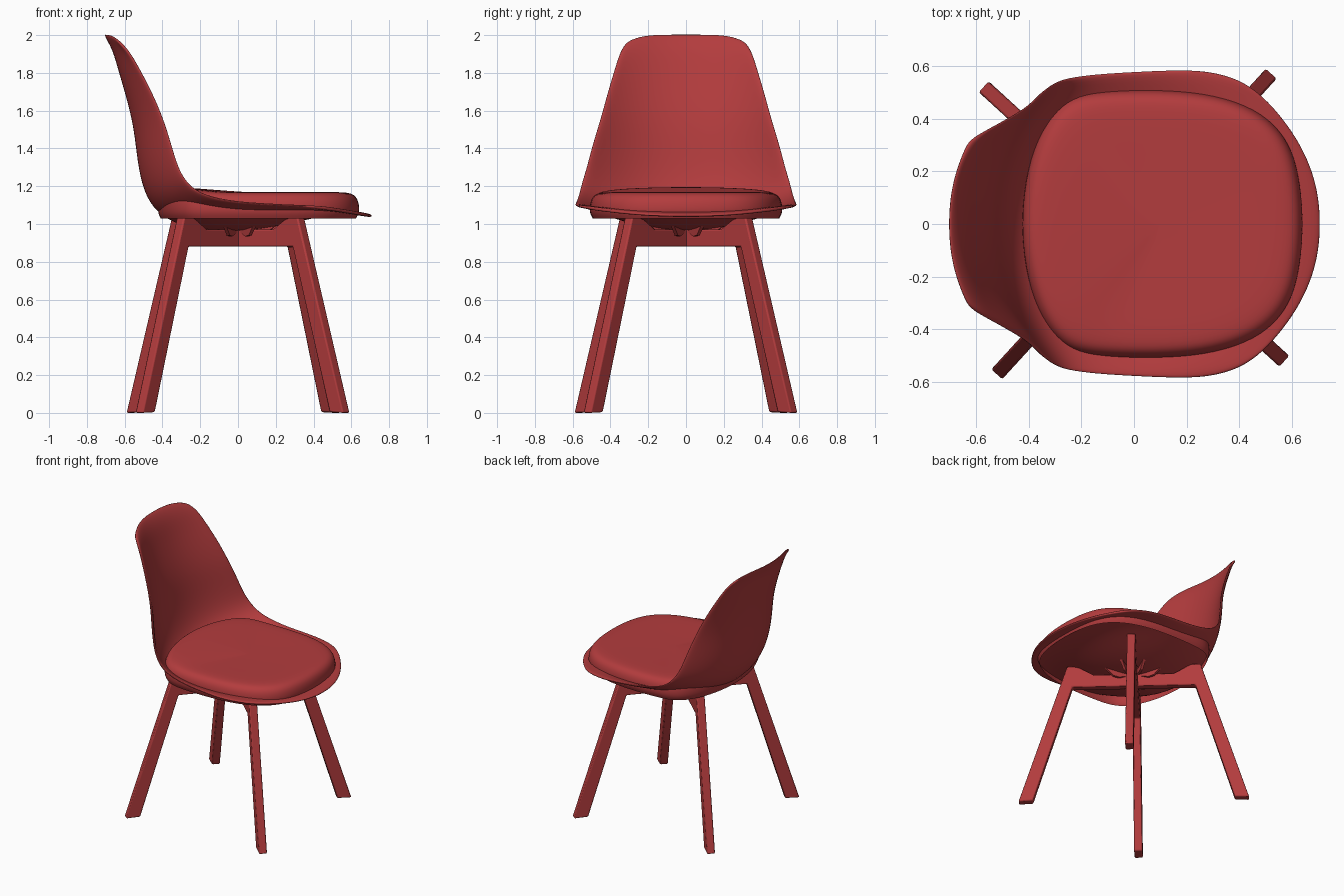
import bpy, bmesh, math
from mathutils import Matrix, Vector

if "Cube" in bpy.data.objects:
    bpy.data.objects.remove(bpy.data.objects["Cube"])

red = bpy.data.materials.new("red")
red.diffuse_color = (0.45, 0.045, 0.047, 1)
red.use_nodes = True
red.node_tree.nodes["Principled BSDF"].inputs["Base Color"].default_value = red.diffuse_color


def make(name, verts, faces, bevel=0, subsurf=0, solidify=0, angle=40):
    me = bpy.data.meshes.new(name)
    me.from_pydata(verts, [], faces)
    me.materials.append(red)
    ob = bpy.data.objects.new(name, me)
    bpy.context.collection.objects.link(ob)
    bpy.ops.object.select_all(action='DESELECT')
    ob.select_set(True)
    bpy.context.view_layer.objects.active = ob
    bpy.ops.object.shade_smooth_by_angle(angle=math.radians(angle))
    if solidify:
        m = ob.modifiers.new("thickness", 'SOLIDIFY')
        m.thickness, m.offset = solidify, -1
    if bevel:
        m = ob.modifiers.new("bevel", 'BEVEL')
        m.width, m.segments = bevel, 2
    if subsurf:
        m = ob.modifiers.new("smooth", 'SUBSURF')
        m.levels = m.render_levels = subsurf
    return ob


def radial_plate(name, profile, width, angle, bevel=0):
    """Extrude a (radius, z) profile to a width and turn it about z."""
    rot = Matrix.Rotation(angle, 3, 'Z')
    n = len(profile)
    verts = [rot @ Vector((r, s * width / 2, z)) for s in (-1, 1) for r, z in profile]
    faces = [list(range(n)), list(range(2 * n - 1, n - 1, -1))]
    faces += [[(i + 1) % n, i, n + i, n + (i + 1) % n] for i in range(n)]
    ob = make(name, verts, faces, bevel, angle=30)
    bm = bmesh.new()
    bm.from_mesh(ob.data)
    bmesh.ops.recalc_face_normals(bm, faces=bm.faces)
    bm.to_mesh(ob.data)
    bm.free()
    return ob


# Shell: rows from front lip to top, centre (x, z) and rim (x, y, z)
rows = [
    (.708, 1.033, .50, .475, 1.070), (.66, 1.043, .43, .535, 1.080),
    (.58, 1.052, .35, .570, 1.085), (.45, 1.045, .25, .590, 1.090),
    (.28, 1.00, .12, .590, 1.100), (.08, .965, 0, .585, 1.110),
    (-.12, .960, -.12, .579, 1.130), (-.30, .983, -.22, .569, 1.165),
    (-.435, 1.06, -.28, .557, 1.220), (-.50, 1.17, -.325, .532, 1.300),
    (-.532, 1.32, -.36, .502, 1.420), (-.55, 1.50, -.40, .460, 1.550),
    (-.585, 1.65, -.46, .422, 1.690), (-.63, 1.80, -.53, .382, 1.820),
    (-.665, 1.93, -.585, .352, 1.910), (-.712, 2.00, -.635, .318, 1.955),
]
half = 8
cols = 2 * half + 1
verts = []
for i, (xc, zc, xr, yr, zr) in enumerate(rows):
    pz = 5 if i > 13 else 2
    for j in range(cols):
        t = (j - half) / half
        a = abs(t)
        verts.append((xc + (xr - xc) * a ** 2.2, yr * t, zc + (zr - zc) * a ** pz))
faces = [(i * cols + j, (i + 1) * cols + j, (i + 1) * cols + j + 1, i * cols + j + 1)
         for i in range(len(rows) - 1) for j in range(cols - 1)]
make("seat_shell", verts, faces, solidify=0.018, subsurf=2, angle=180)

# Cushion: half outline mirrored, then stacked as rings
outline = [(.645, 0), (.635, .15), (.605, .28), (.54, .38), (.43, .455), (.27, .5),
           (.08, .512), (-.10, .508), (-.22, .495), (-.30, .445), (-.37, .33),
           (-.415, .17), (-.43, 0)]
outline += [(x, -y) for x, y in outline[-2:0:-1]]
n = len(outline)
rings = [(.97, 1.03), (1, 1.06), (1, 1.095), (.985, 1.13), (.95, 1.155), (.88, 1.17),
         (.6, 1.168), (.3, 1.166)]
cx = 0.1
verts = [(cx + (x - cx) * s, y * s, z + (max(0, -x - .15) * .12 if k > 1 else 0) * s)
         for k, (s, z) in enumerate(rings) for x, y in outline]
faces = [(k * n + i, k * n + (i + 1) % n, (k + 1) * n + (i + 1) % n, (k + 1) * n + i)
         for k in range(len(rings) - 1) for i in range(n)]
verts.append((cx, 0, 1.165))
top = (len(rings) - 1) * n
faces += [(top + i, top + (i + 1) % n, len(verts) - 1) for i in range(n)]
make("cushion", verts, faces, subsurf=2, angle=180)

# Two crossed frames, each a beam with a pair of splayed legs
side = [(.415, .88), (.68, .004), (.777, 0), (.45, 1.04), (.385, 1.04), (.27, .97)]
frame = side + [(-r, z) for r, z in reversed(side)]
turn = math.radians(2.6)
for k, name in enumerate(("leg_frame_a", "leg_frame_b")):
    radial_plate(name, frame, 0.056, turn + math.radians(45 + 90 * k), bevel=0.008)

# Small ribs under the shell
rib = [(.04, .955), (.11, .935), (.15, .94), (.22, 1.0), (.04, 1.0)]
for k in range(8):
    radial_plate(f"under_rib_{k + 1}", rib, 0.018, turn + math.radians(22.5 + 45 * k))
